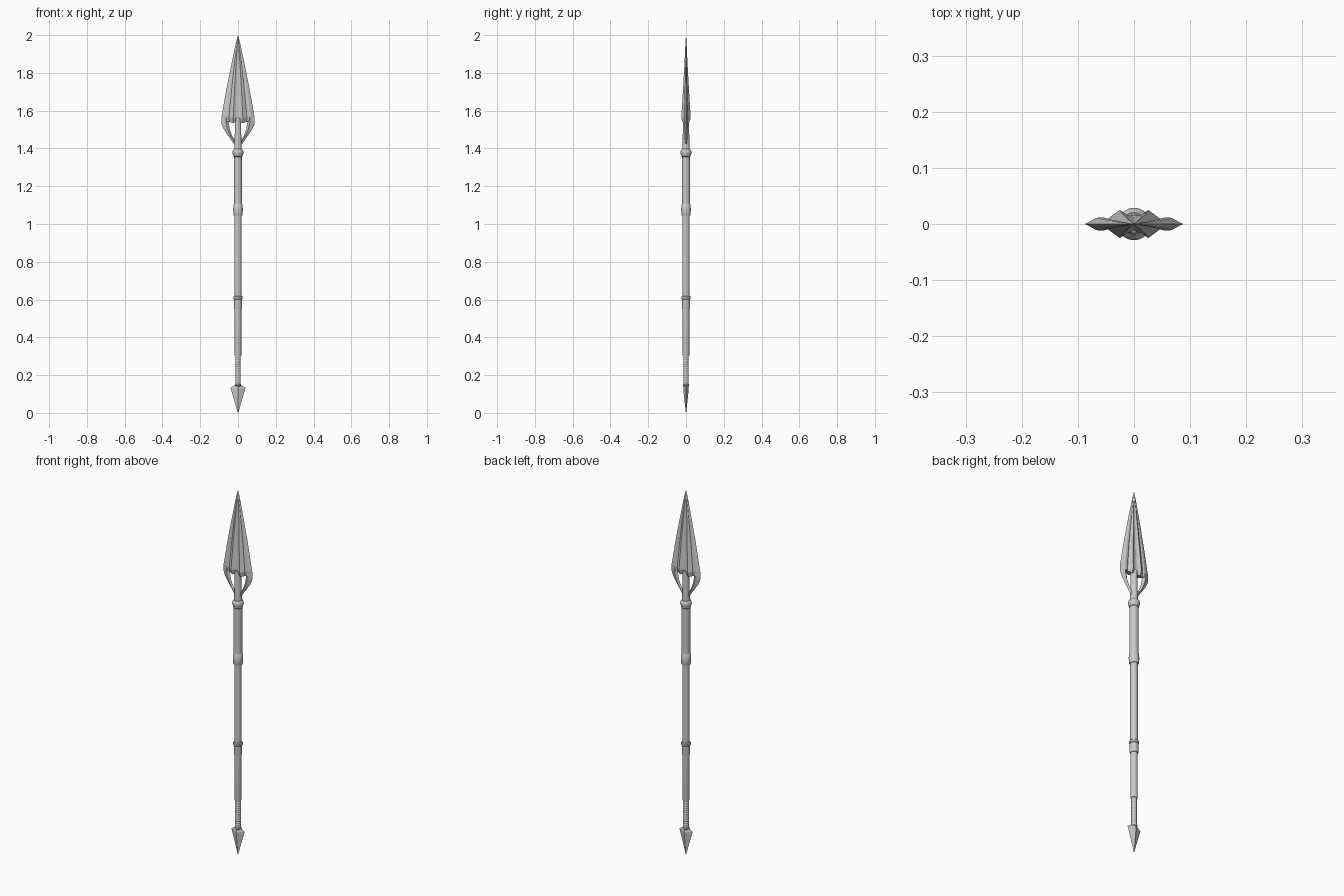
import bpy, bmesh, math

if "Cube" in bpy.data.objects:
    bpy.data.objects.remove(bpy.data.objects["Cube"])


def finish(name, bm, angle=None):
    bmesh.ops.remove_doubles(bm, verts=bm.verts, dist=1e-6)
    bmesh.ops.recalc_face_normals(bm, faces=bm.faces)
    me = bpy.data.meshes.new(name)
    bm.to_mesh(me)
    bm.free()
    ob = bpy.data.objects.new(name, me)
    bpy.context.collection.objects.link(ob)
    if angle:
        bpy.ops.object.select_all(action='DESELECT')
        ob.select_set(True)
        bpy.context.view_layer.objects.active = ob
        bpy.ops.object.shade_smooth_by_angle(angle=math.radians(angle))
    return ob


def skin(bm, rings):
    """Join closed rings of points and cap both ends."""
    loops = [[bm.verts.new(p) for p in r] for r in rings]
    n = len(loops[0])
    for a, b in zip(loops, loops[1:]):
        for i in range(n):
            j = (i + 1) % n
            bm.faces.new((a[i], a[j], b[j], b[i]))
    bm.faces.new(loops[0][::-1])
    bm.faces.new(loops[-1])


def lathe(name, profile, sides=20):
    bm = bmesh.new()
    ang = [2 * math.pi * i / sides for i in range(sides)]
    skin(bm, [[(r * math.cos(a), r * math.sin(a), z) for a in ang] for r, z in profile])
    return finish(name, bm, 35)


# Stepped shaft and its fittings
lathe("lower_grip", [(.0165, .30), (.0175, .305), (.0175, .56)])
lathe("main_shaft", [(.0185, .55), (.0185, 1.06)])
lathe("upper_sleeve", [(.0215, 1.05), (.0215, 1.37)])
lathe("lower_band", [(.020, .55), (.021, .555), (.021, .60), (.024, .604),
                     (.024, .614), (.020, .618)])
lathe("middle_band", [(.022, 1.045), (.0245, 1.05), (.0255, 1.075), (.0245, 1.10), (.0215, 1.105)])
lathe("collar", [(.021, 1.355), (.025, 1.36), (.025, 1.366), (.028, 1.372), (.029, 1.38),
                 (.027, 1.39), (.021, 1.397)])
lathe("neck", [(.020, 1.39), (.019, 1.42), (.017, 1.48), (.016, 1.56)])

# Ribbed binding above the butt spike
ribs = []
for i in range(13):
    z = .148 + i * .012
    ribs += [(.0125, z), (.0145, z + .003), (.0145, z + .008), (.0125, z + .011)]
lathe("binding", ribs, 16)
lathe("butt_ring", [(.014, .14), (.017, .144), (.017, .151), (.013, .154)], 16)

# Flat diamond butt spike
bm = bmesh.new()
skin(bm, [[(w, 0, z + d), (0, t, z), (-w, 0, z + d), (0, -t, z)]
          for w, t, z, d in ((.0008, .0008, 0, 0), (.038, .014, .118, .008),
                             (.040, .014, .128, .005), (.017, .015, .147, 0))])
finish("butt_spike", bm)

# Fluted blade: one quarter section, mirrored and tapered to the tip
quarter = [(.088, 0), (.068, .011), (.056, .012), (.048, .009),
           (.026, .025), (.012, .016), (0, .013)]
half = quarter + [(-x, y) for x, y in quarter[-2::-1]]
section = half + [(x, -y) for x, y in half[-2:0:-1]]
bm = bmesh.new()
skin(bm, [[(x * w, y * t, z - .012 * max(0, 1 - abs(abs(x) - .03) / .03) * (z < 1.6))
           for x, y in section]
          for z, w, t in ((1.545, .95, .6), (1.57, .985, 1.0), (1.70, .73, .66),
                          (1.85, .39, .32), (1.95, .15, .14), (2.0, .005, .01))])
finish("blade", bm)

# Swept barbs linking blade corners back to the neck
barb_path = [(.050, .0865, .011, 1.575), (.051, .088, .011, 1.545), (.047, .086, .010, 1.525),
             (.043, .074, .009, 1.50), (.033, .055, .008, 1.47),
             (.018, .036, .008, 1.445), (.010, .024, .006, 1.425)]
for side, label in ((-1, "left"), (1, "right")):
    bm = bmesh.new()
    skin(bm, [[(side * a, 0, z), (side * (a * .65 + b * .35), t, z),
               (side * b, 0, z), (side * (a * .65 + b * .35), -t, z)]
              for a, b, t, z in barb_path])
    finish(label + "_barb", bm)
